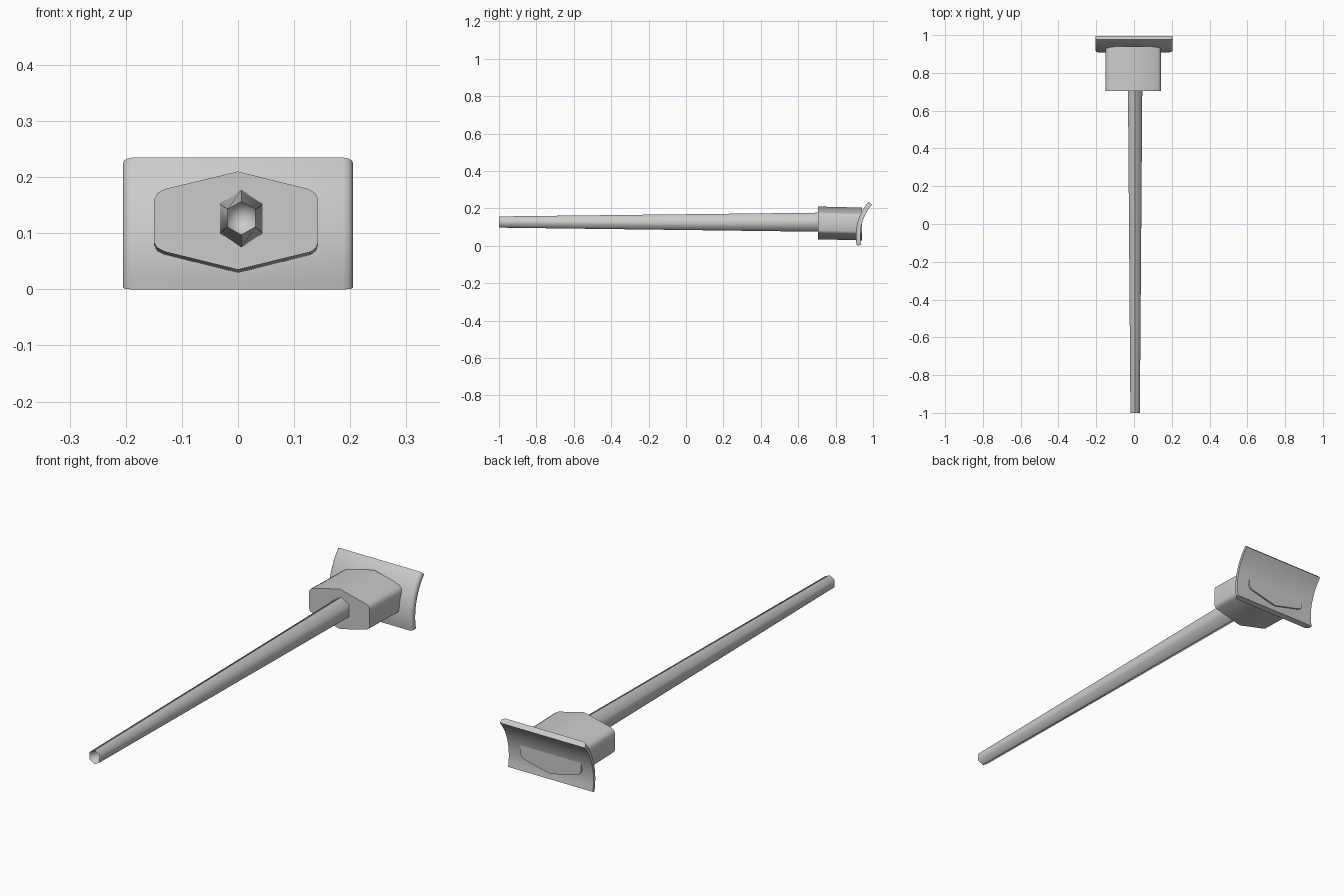
import bpy, math

if "Cube" in bpy.data.objects:
    bpy.data.objects.remove(bpy.data.objects["Cube"])


def loft(name, rings, angle, tip=None):
    """Skin a list of closed rings; cap both ends, or end the first ring in a tip point."""
    n = len(rings[0])
    verts = [p for r in rings for p in r]
    faces = []
    for i in range(len(rings) - 1):
        for j in range(n):
            k = (j + 1) % n
            faces.append((i * n + j, i * n + k, (i + 1) * n + k, (i + 1) * n + j))
    last = (len(rings) - 1) * n
    faces.append(tuple(range(last, last + n)))
    if tip:
        verts.append(tip)
        faces += [((j + 1) % n, j, len(verts) - 1) for j in range(n)]
    else:
        faces.append(tuple(reversed(range(n))))
    mesh = bpy.data.meshes.new(name)
    mesh.from_pydata(verts, [], faces)
    obj = bpy.data.objects.new(name, mesh)
    bpy.context.collection.objects.link(obj)
    # consistent outward normals
    bpy.context.view_layer.objects.active = obj
    obj.select_set(True)
    bpy.ops.object.mode_set(mode='EDIT')
    bpy.ops.mesh.select_all(action='SELECT')
    bpy.ops.mesh.normals_make_consistent(inside=False)
    bpy.ops.object.mode_set(mode='OBJECT')
    bpy.ops.object.shade_smooth_by_angle(angle=math.radians(angle))
    obj.select_set(False)
    return obj


# Curved end plate: arc section swept along x, front edges rounded at both sides
CY, CZ, R_BACK, THICK = 1.18, 0.055, 0.248, 0.024
A0, A1, STEPS = -11.7, 41.5, 12


def arc(x, r):
    pts = []
    for i in range(STEPS + 1):
        a = math.radians(A0 + (A1 - A0) * i / STEPS)
        pts.append((x, CY - r * math.cos(a), CZ + r * math.sin(a)))
    return pts


half = [(0.205, 0.35), (0.203, 0.63), (0.198, 0.85), (0.187, 1.0)]
stations = [(-x, t) for x, t in half] + half[::-1]
loft("end_plate", [arc(x, R_BACK) + arc(x, R_BACK + THICK * t)[::-1] for x, t in stations], 35)

# Collar: flattened hexagon with softened side corners, sinking slightly to the back
section = [(0, 0.21), (0.125, 0.179), (0.137, 0.172), (0.143, 0.16), (0.143, 0.084),
           (0.139, 0.074), (0.13, 0.067), (0, 0.035), (-0.13, 0.067), (-0.144, 0.074),
           (-0.15, 0.084), (-0.15, 0.16), (-0.143, 0.172), (-0.13, 0.179)]
loft("collar", [[(x, y, z - dz) for x, z in section]
                for y, dz in ((0.705, 0), (0.94, 0.006))], 40)


# Tapered six-sided rod with a hollowed front end
def hexagon(y, w, h, side, cz):
    cx = 0.006
    return [(cx + a * w, y, cz + b) for a, b in
            ((0, h), (1, side), (1, -side), (0, -h), (-1, -side), (-1, side))]


loft("rod", [hexagon(-1, 0.025, 0.03, 0.016, 0.127),
             hexagon(0.72, 0.038, 0.051, 0.026, 0.126)], 60, tip=(0.006, -0.95, 0.127))
